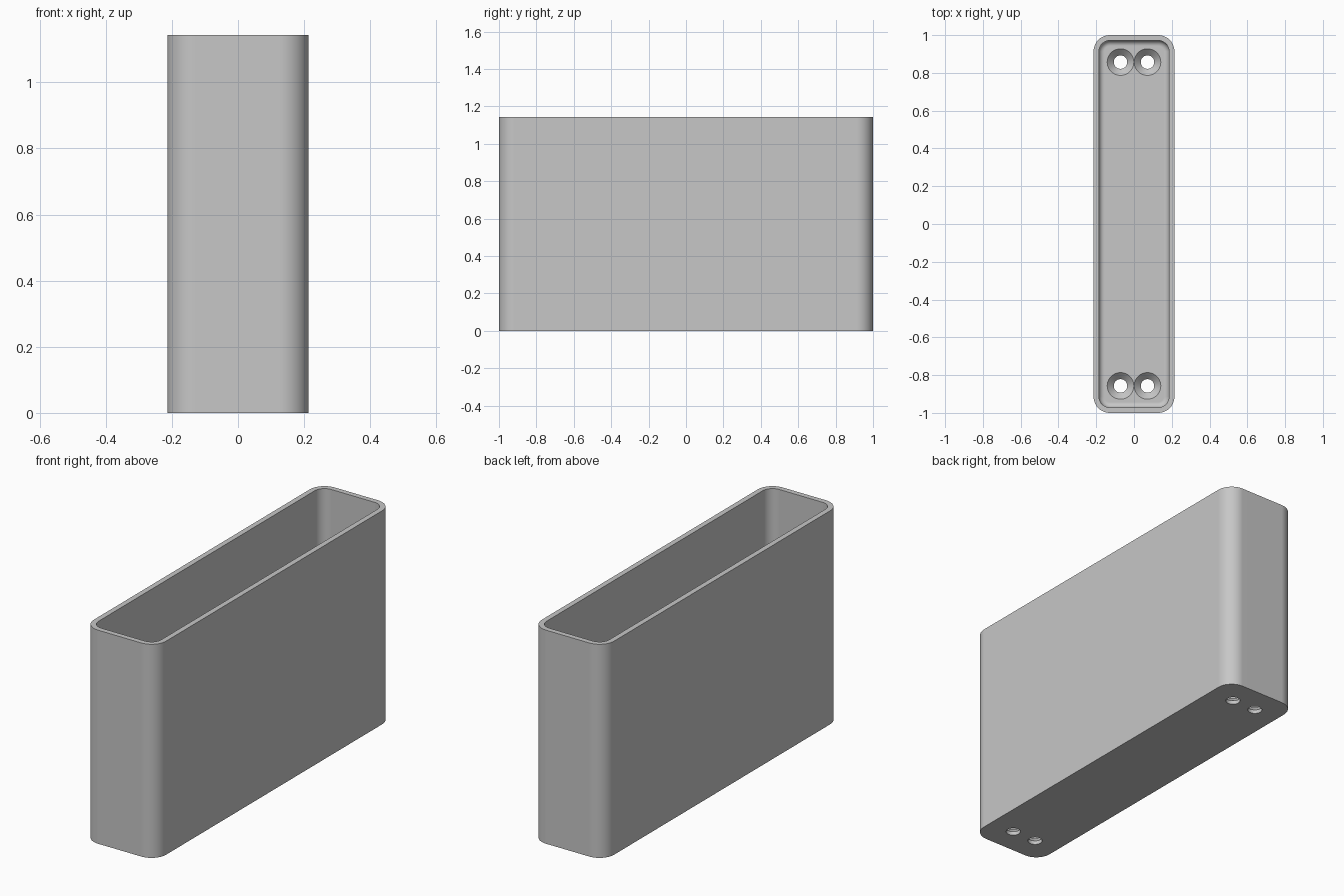
import bpy, bmesh
from math import sin, cos, pi

default = bpy.data.objects.get("Cube")
if default:
    bpy.data.objects.remove(default, do_unlink=True)

HALF_X, HALF_Y, HEIGHT = 0.214, 1.0, 1.143
CORNER, WALL, FLOOR, FILLET = 0.086, 0.0286, 0.055, 0.0286
HOLE_R, SINK_R = 0.0357, 0.0705
HOLE_X, HOLE_Y = 0.0714, 0.857

grey = bpy.data.materials.new("light_grey")
grey.use_nodes = True
colour = (0.57, 0.57, 0.57, 1)
grey.diffuse_color = colour
grey.node_tree.nodes["Principled BSDF"].inputs["Base Color"].default_value = colour


def new_object(name, bm):
    bmesh.ops.recalc_face_normals(bm, faces=bm.faces)
    mesh = bpy.data.meshes.new(name)
    bm.to_mesh(mesh)
    bm.free()
    mesh.materials.append(grey)
    obj = bpy.data.objects.new(name, mesh)
    bpy.context.collection.objects.link(obj)
    return obj


def rounded_loop(bm, inset, z, steps=10):
    """Ring of vertices on a rounded rectangle, inset from the outer wall."""
    r = CORNER - inset
    cx, cy = HALF_X - CORNER, HALF_Y - CORNER
    ring = []
    for q, (sx, sy) in enumerate(((1, 1), (-1, 1), (-1, -1), (1, -1))):
        for i in range(steps + 1):
            a = (q + i / steps) * pi / 2
            ring.append(bm.verts.new((sx * cx + r * cos(a), sy * cy + r * sin(a), z)))
    return ring


def circle_loop(bm, x, y, r, z, steps=40):
    return [bm.verts.new((x + r * cos(2 * pi * i / steps), y + r * sin(2 * pi * i / steps), z))
            for i in range(steps)]


def skin(bm, rings):
    """Closed solid through a sequence of rings, capped at both ends."""
    for a, b in zip(rings, rings[1:]):
        for i in range(len(a)):
            j = (i + 1) % len(a)
            bm.faces.new((a[i], a[j], b[j], b[i]))
    bm.faces.new(rings[0])
    bm.faces.new(rings[-1])


# Open box: outer wall, rim, inner wall, then a fillet down to the floor
bm = bmesh.new()
levels = [(0, 0), (0, HEIGHT), (WALL, HEIGHT)]
for i in range(9):
    a = i / 8 * pi / 2
    levels.append((WALL + FILLET * (1 - cos(a)), FLOOR + FILLET * (1 - sin(a))))
skin(bm, [rounded_loop(bm, inset, z) for inset, z in levels])
box = new_object("open_box", bm)

# Countersunk screw holes, two at each end of the floor
bm = bmesh.new()
cone_start = FLOOR - (SINK_R - HOLE_R)
profile = [(HOLE_R, -0.05), (HOLE_R, cone_start), (SINK_R, FLOOR), (SINK_R, FLOOR + 0.05)]
for sx in (-1, 1):
    for sy in (-1, 1):
        skin(bm, [circle_loop(bm, sx * HOLE_X, sy * HOLE_Y, r, z) for r, z in profile])
cutter = new_object("screw_hole_cutter", bm)
cutter.hide_render = True

cut = box.modifiers.new("screw_holes", "BOOLEAN")
cut.operation, cut.solver, cut.object = "DIFFERENCE", "EXACT", cutter

bpy.ops.object.select_all(action="DESELECT")
box.select_set(True)
bpy.context.view_layer.objects.active = box
bpy.ops.object.modifier_apply(modifier=cut.name)
bpy.data.objects.remove(cutter, do_unlink=True)

# Smooth corners and fillet, crisp rim and hole edges
bpy.ops.object.shade_smooth_by_angle(angle=pi / 6)
weighted = box.modifiers.new("flat_face_normals", "WEIGHTED_NORMAL")
weighted.keep_sharp = True
